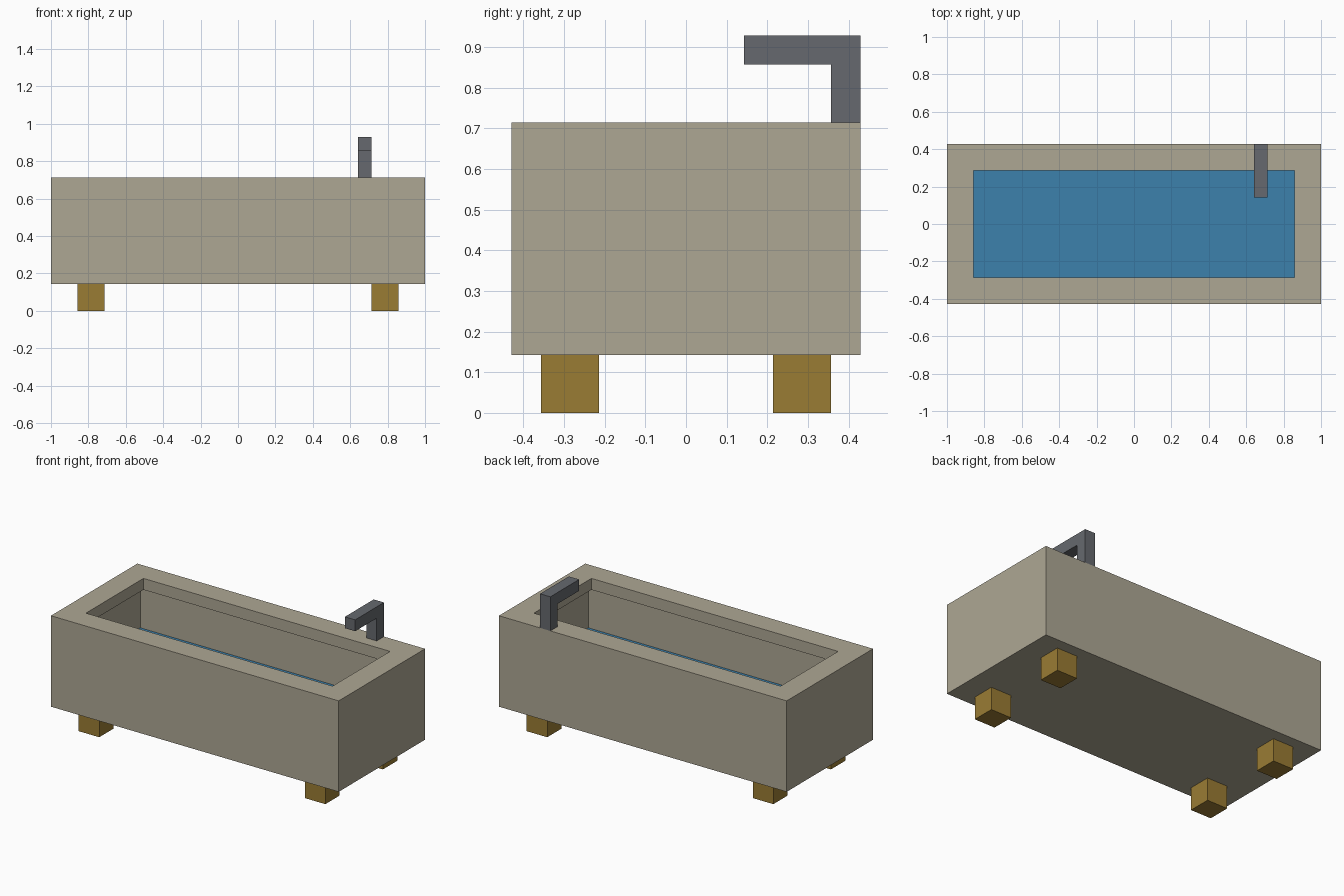
import bpy, bmesh

if "Cube" in bpy.data.objects:
    bpy.data.objects.remove(bpy.data.objects["Cube"])

U = 1 / 14  # the model sits on a grid of 1/14 unit


def material(name, rgb):
    lin = [(c / 255 / 12.92) if c < 11 else ((c / 255 + 0.055) / 1.055) ** 2.4 for c in rgb]
    m = bpy.data.materials.new(name)
    m.diffuse_color = (*lin, 1)
    m.use_nodes = True
    m.node_tree.nodes["Principled BSDF"].inputs["Base Color"].default_value = m.diffuse_color
    return m


stone = material("warm_stone", (174, 167, 148))
brass = material("brass", (154, 124, 52))
steel = material("grey_steel", (102, 105, 110))
blue = material("water_blue", (60, 129, 172))


def finish(name, bm, mat):
    bmesh.ops.recalc_face_normals(bm, faces=bm.faces)
    me = bpy.data.meshes.new(name)
    bm.to_mesh(me)
    bm.free()
    me.materials.append(mat)
    ob = bpy.data.objects.new(name, me)
    bpy.context.collection.objects.link(ob)
    return ob


def box(name, lo, hi, mat):
    bm = bmesh.new()
    bmesh.ops.create_cube(bm, size=1)
    for v in bm.verts:
        v.co = [(a + b) / 2 * U + c * (b - a) * U for a, b, c in zip(lo, hi, v.co)]
    return finish(name, bm, mat)


# Tub: rectangular rings (inset, height) from outer base, over the lip, to the cavity floor
bm = bmesh.new()
rings = []
for inset, z in [(0, 2), (0, 10), (2, 10), (2, 9), (1, 9), (1, 3)]:
    x, y = (14 - inset) * U, (6 - inset) * U
    rings.append([bm.verts.new(p) for p in
                  ((-x, -y, z * U), (x, -y, z * U), (x, y, z * U), (-x, y, z * U))])
for a, b in zip(rings, rings[1:]):
    for i in range(4):
        j = (i + 1) % 4
        bm.faces.new((a[i], a[j], b[j], b[i]))
bm.faces.new(rings[0][::-1])
bm.faces.new(rings[-1])
finish("tub", bm, stone)

# Water filling the lower cavity
box("water", (-13, -5, 3), (13, 5, 5), blue)

# Four feet
for sx, side in ((-1, "left"), (1, "right")):
    for sy, end in ((-1, "front"), (1, "back")):
        cx, cy = sx * 11, sy * 4
        box(f"{end}_{side}_foot", (cx - 1, cy - 1, 0), (cx + 1, cy + 1, 2), brass)

# Tap: L-shaped side profile extruded across x
bm = bmesh.new()
profile = [(6, 10), (6, 13), (2, 13), (2, 12), (5, 12), (5, 10)]
face = bm.faces.new([bm.verts.new((9 * U, y * U, z * U)) for y, z in profile])
ext = bmesh.ops.extrude_face_region(bm, geom=[face])
moved = [g for g in ext["geom"] if isinstance(g, bmesh.types.BMVert)]
bmesh.ops.translate(bm, verts=moved, vec=(U, 0, 0))
if not face.is_valid or len(bm.faces) < 8:
    bm.faces.new([v for v in bm.verts if v not in moved])
finish("tap", bm, steel)
